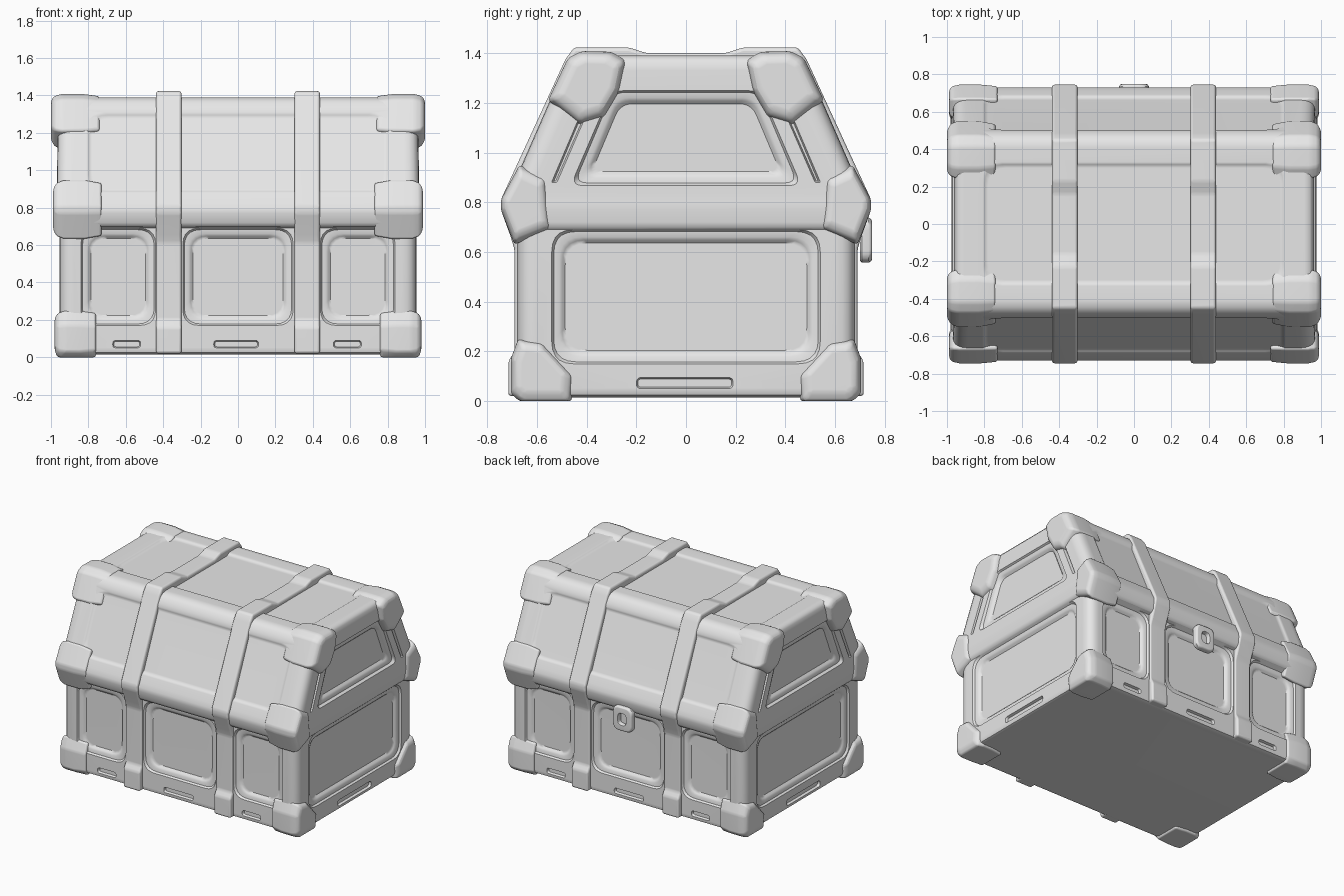
import bpy
import bmesh
import math
from mathutils import Vector, Matrix

old = bpy.data.objects.get("Cube")
if old:
    bpy.data.objects.remove(old, do_unlink=True)

grey = bpy.data.materials.new("plain_grey")
grey.use_nodes = True
grey.diffuse_color = (0.8, 0.8, 0.8, 1)
grey.node_tree.nodes["Principled BSDF"].inputs["Base Color"].default_value = (0.8, 0.8, 0.8, 1)


def make(name, bm):
    bmesh.ops.recalc_face_normals(bm, faces=bm.faces)
    mesh = bpy.data.meshes.new(name)
    bm.to_mesh(mesh)
    bm.free()
    mesh.materials.append(grey)
    ob = bpy.data.objects.new(name, mesh)
    bpy.context.collection.objects.link(ob)
    return ob


def select(ob):
    bpy.ops.object.select_all(action='DESELECT')
    ob.select_set(True)
    bpy.context.view_layer.objects.active = ob


def smooth(ob, angle=38):
    select(ob)
    bpy.ops.object.shade_smooth_by_angle(angle=math.radians(angle))
    wn = ob.modifiers.new("even_normals", 'WEIGHTED_NORMAL')
    wn.keep_sharp = True


def bevel(ob, width, segments, angle):
    mod = ob.modifiers.new("soft_edges", 'BEVEL')
    mod.width, mod.segments = width, segments
    mod.limit_method = 'ANGLE'
    mod.angle_limit = math.radians(angle)


def loft(bm, rings):
    """Skin a stack of equal-length rings and close both ends."""
    rows = [[bm.verts.new(p) for p in ring] for ring in rings]
    for a, b in zip(rows, rows[1:]):
        for i in range(len(a)):
            j = (i + 1) % len(a)
            bm.faces.new((a[i], a[j], b[j], b[i]))
    bm.faces.new(rows[0][::-1])
    bm.faces.new(rows[-1])


def rounded(pts, radius, n=5):
    """Round the corners of a 2D polygon."""
    out = []
    for i, p in enumerate(pts):
        a, b = pts[i - 1] - p, pts[(i + 1) % len(pts)] - p
        r = min(radius, a.length * 0.45, b.length * 0.45)
        a, b = p + a.normalized() * r, p + b.normalized() * r
        for k in range(n + 1):
            t = k / n
            out.append(a * (1 - t) ** 2 + p * 2 * t * (1 - t) + b * t * t)
    return out


def inset(pts, d):
    """Shrink a counter-clockwise polygon by distance d."""
    out = []
    for i, p in enumerate(pts):
        e1 = (p - pts[i - 1]).normalized()
        e2 = (pts[(i + 1) % len(pts)] - p).normalized()
        n1, n2 = Vector((-e1.y, e1.x)), Vector((-e2.y, e2.x))
        out.append(p + (n1 + n2) * (d / (1 + n1.dot(n2))))
    return out


def relief(bm, outline, frame, levels, radius):
    """Loft insets of an outline at different heights over a plane."""
    pts = [Vector(p) for p in outline]
    loft(bm, [[frame @ Vector((q.x, q.y, h)) for q in rounded(inset(pts, d), radius)]
              for d, h in levels])


def plane(origin, u, v, n):
    m = Matrix((u, v, n)).transposed().to_4x4()
    m.translation = origin
    return m


def rect(x0, x1, y0, y1):
    return [(x0, y0), (x1, y0), (x1, y1), (x0, y1)]


# Chest shell: half width, half depth, corner radius and height of each ring
sections = [(0.92, 0.65, 0.06, 0.015), (0.945, 0.673, 0.08, 0.025), (0.955, 0.68, 0.08, 0.05),
            (0.955, 0.68, 0.08, 0.69), (0.966, 0.705, 0.08, 0.70), (0.972, 0.72, 0.08, 0.72),
            (0.975, 0.73, 0.08, 0.77), (0.975, 0.728, 0.08, 0.80), (0.97, 0.713, 0.08, 0.83),
            (0.962, 0.495, 0.08, 1.33), (0.955, 0.473, 0.08, 1.365),
            (0.94, 0.445, 0.07, 1.384), (0.91, 0.41, 0.06, 1.39)]
bm = bmesh.new()
loft(bm, [[(q.x, q.y, z) for q in rounded([Vector(p) for p in rect(-w, w, -d, d)], r)]
          for w, d, r, z in sections])
shell = make("chest_shell", bm)

# Recessed panels and slots
STEP = [(-0.012, 0.02), (0.008, -0.014), (0.03, -0.016), (0.042, -0.024), (0.054, -0.036)]
SHALLOW = [(-0.02, 0.012), (0.012, -0.008), (0.03, -0.018)]
SLOT = [(-0.006, 0.02), (0.006, -0.018)]
X, Y, Z = Vector((1, 0, 0)), Vector((0, 1, 0)), Vector((0, 0, 1))
tilt = math.atan(0.435)
cut = bmesh.new()
for s in (-1, 1):
    # long walls
    wall = plane(Y * s * 0.68, X, Z, Y * s)
    for x0, x1 in ((-0.84, -0.44), (-0.295, 0.295), (0.44, 0.84)):
        relief(cut, rect(x0, x1, 0.17, 0.69), wall, STEP, 0.09)
    for x0, x1 in ((-0.67, -0.52), (-0.13, 0.11), (0.51, 0.66)):
        relief(cut, rect(x0, x1, 0.05, 0.09), wall, SLOT, 0.02)
    # lid slopes
    up = Vector((0, -s * math.sin(tilt), math.cos(tilt)))
    out = Vector((0, s * math.cos(tilt), math.sin(tilt)))
    slope = plane(Vector((0, s * 0.604, 1.08)), X, up, out)
    relief(cut, rect(-0.81, 0.81, -0.22, 0.25), slope, SHALLOW, 0.1)
    # end walls
    end = plane(X * s * 0.955, Y, Z, X * s)
    relief(cut, rect(-0.54, 0.54, 0.15, 0.69), end, STEP, 0.09)
    relief(cut, rect(-0.2, 0.19, 0.05, 0.095), end, SLOT, 0.03)
    # lid ends
    lid_end = plane(X * s * 0.965, Y, Z, X * s)
    relief(cut, [(-0.46, 0.87), (0.46, 0.87), (0.3, 1.25), (-0.3, 1.25)], lid_end, STEP, 0.05)
    groove = [(0.52, 0.88), (0.54, 0.88), (0.435, 1.13), (0.41, 1.13)]
    relief(cut, groove, lid_end, SLOT, 0.01)
    relief(cut, [(-y, z) for y, z in groove[::-1]], lid_end, SLOT, 0.01)
relief(cut, rect(-0.81, 0.81, -0.33, 0.33), plane(Z * 1.39, X, Y, Z), SHALLOW, 0.1)
cutter = make("panel_cutter", cut)
cutter.hide_render = True

mod = shell.modifiers.new("panels", 'BOOLEAN')
mod.operation, mod.solver, mod.object = 'DIFFERENCE', 'EXACT', cutter
select(shell)
bpy.ops.object.modifier_apply(modifier=mod.name)
bpy.data.objects.remove(cutter, do_unlink=True)
smooth(shell)

# Straps wrapping over the chest
half = [(0.715, 0.02), (0.715, 0.16), (0.69, 0.2), (0.69, 0.61), (0.705, 0.66), (0.745, 0.77),
        (0.745, 0.81), (0.485, 1.375), (0.45, 1.423), (0.23, 1.423), (0.16, 1.4)]
contour = half + [(-y, z) for y, z in half[::-1]]
for side, x in (("right", -0.37), ("left", 0.37)):
    bm = bmesh.new()
    loft(bm, [[(x + e, y, z) for y, z in contour] for e in (-0.068, 0.068)])
    strap = make(side + "_strap", bm)
    bevel(strap, 0.014, 3, 15)
    smooth(strap)


# Rounded corner guards, mirrored to all four corners
def corner_guard(name, outline, x0, x1):
    pts = [Vector(p) for p in outline]
    mid = sum(pts, Vector((0, 0))) / len(pts)
    low = min(p.y for p in pts)
    bm = bmesh.new()
    for x, k in ((x0, 0.9), (x0 + 0.09, 1), (x1 - 0.055, 1), (x1 - 0.015, 0.9), (x1, 0.7)):
        for p in pts:
            q = mid + (p - mid) * k
            bm.verts.new((x, q.x, low if low == 0 and p.y == 0 and k > 0.8 else q.y))
    hull = bmesh.ops.convex_hull(bm, input=bm.verts)
    bmesh.ops.delete(bm, geom=hull["geom_interior"], context='VERTS')
    bmesh.ops.dissolve_limit(bm, angle_limit=0.02, verts=bm.verts, edges=bm.edges)
    ob = make(name, bm)
    bevel(ob, 0.015, 3, 14)
    mir = ob.modifiers.new("four_corners", 'MIRROR')
    mir.use_axis = (True, True, False)
    smooth(ob, 60)


corner_guard("lid_corner_guards", [(0.24, 1.37), (0.3, 1.405), (0.42, 1.408), (0.475, 1.38),
             (0.555, 1.21), (0.43, 1.11), (0.33, 1.14), (0.265, 1.25)], 0.74, 1.0)
corner_guard("waist_corner_guards", [(0.54, 0.69), (0.69, 0.63), (0.745, 0.77), (0.745, 0.81),
             (0.67, 0.95), (0.56, 0.9)], 0.73, 0.988)
corner_guard("base_corner_guards", [(0.46, 0), (0.67, 0), (0.705, 0.03), (0.705, 0.17),
             (0.675, 0.25), (0.58, 0.24), (0.5, 0.15), (0.45, 0.1)], 0.76, 0.98)

# Latch plate with a sunken keyhole
bm = bmesh.new()
relief(bm, rect(-0.08, 0.08, 0.557, 0.738), plane(Y * 0.7, X, Z, Y),
       [(0.008, 0), (0, 0.008), (0, 0.035), (0.006, 0.045), (0.012, 0.048),
        (0.046, 0.048), (0.05, 0.042), (0.052, 0.02)], 0.05)
smooth(make("latch", bm))
